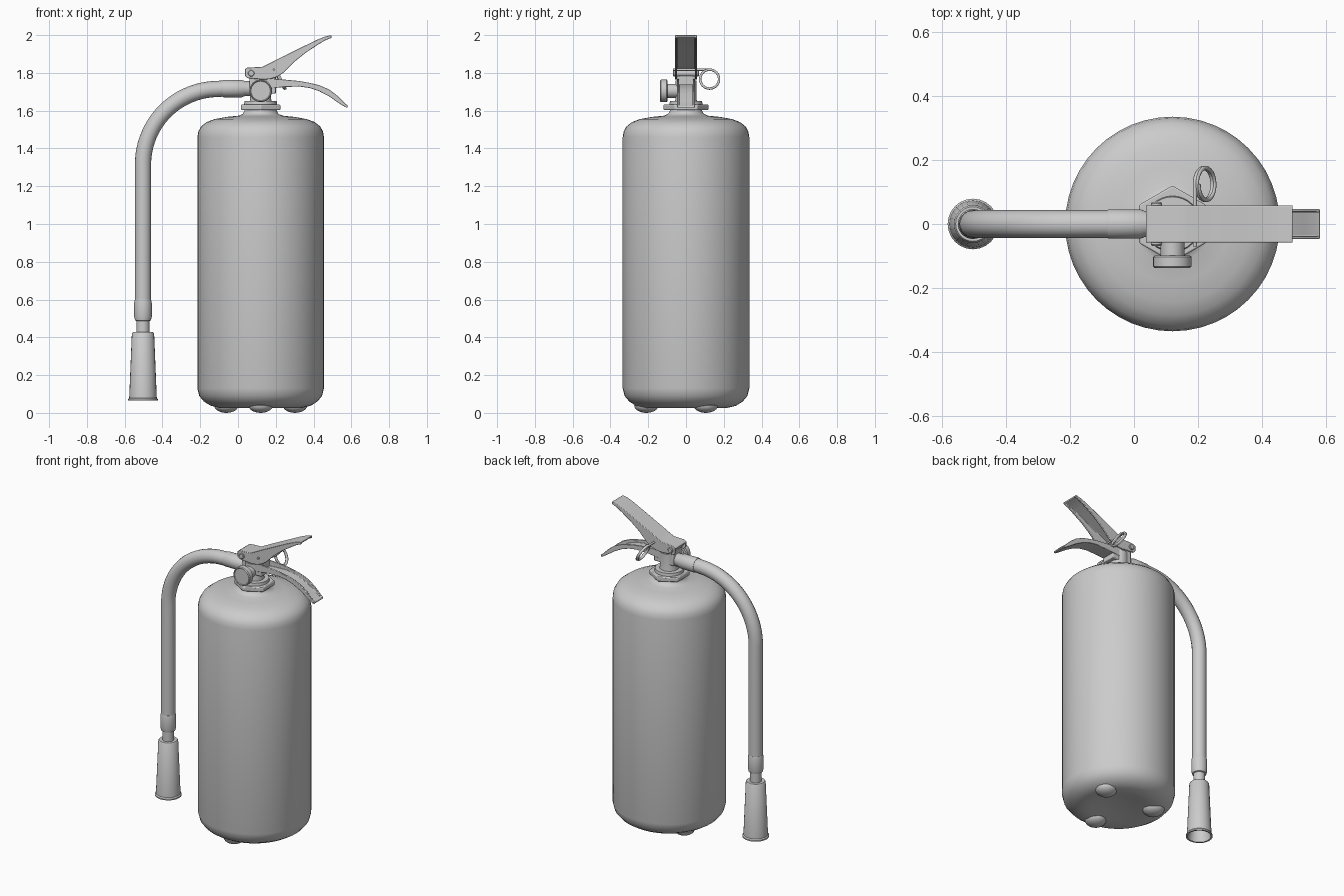
import bpy, bmesh, math
from mathutils import Matrix, Vector

if "Cube" in bpy.data.objects:
    bpy.data.objects.remove(bpy.data.objects["Cube"])

CX = 0.12  # axis of the bottle


def finish(bm, name, angle=35, bevel=0):
    bmesh.ops.recalc_face_normals(bm, faces=bm.faces)
    me = bpy.data.meshes.new(name)
    bm.to_mesh(me)
    bm.free()
    ob = bpy.data.objects.new(name, me)
    bpy.context.collection.objects.link(ob)
    if bevel:
        m = ob.modifiers.new("bevel", 'BEVEL')
        m.width, m.segments, m.limit_method = bevel, 2, 'ANGLE'
    bpy.ops.object.select_all(action='DESELECT')
    bpy.context.view_layer.objects.active = ob
    ob.select_set(True)
    bpy.ops.object.shade_smooth_by_angle(angle=math.radians(angle))
    return ob


def lathe(name, prof, loc=(0, 0, 0), axis='Z', n=32, angle=35, bevel=0, spin=0):
    """Revolve (radius, height) points; radius 0 at an end closes it."""
    bm = bmesh.new()
    rings = []
    for r, h in prof:
        if r == 0:
            rings.append([bm.verts.new((0, 0, h))] * n)
        else:
            rings.append([bm.verts.new((r * math.cos(spin + math.tau * i / n),
                                        r * math.sin(spin + math.tau * i / n), h)) for i in range(n)])
    for a, b in zip(rings, rings[1:]):
        for i in range(n):
            j = (i + 1) % n
            bm.faces.new(list(dict.fromkeys((a[i], a[j], b[j], b[i]))))
    rot = {'Z': Matrix(), 'X': Matrix.Rotation(math.pi / 2, 4, 'Y'),
           '-Y': Matrix.Rotation(math.pi / 2, 4, 'X')}[axis]
    bm.transform(Matrix.Translation(loc) @ rot)
    return finish(bm, name, angle, bevel)


def tube(name, pts, radius, res=6):
    """Round wire or hose along a list of points."""
    cu = bpy.data.curves.new(name, 'CURVE')
    cu.dimensions = '3D'
    cu.bevel_depth, cu.bevel_resolution, cu.use_fill_caps = radius, res, True
    sp = cu.splines.new('POLY')
    sp.points.add(len(pts) - 1)
    for p, co in zip(sp.points, pts):
        p.co = (*co, 1)
    ob = bpy.data.objects.new(name, cu)
    bpy.context.collection.objects.link(ob)
    bpy.ops.object.select_all(action='DESELECT')
    bpy.context.view_layer.objects.active = ob
    ob.select_set(True)
    bpy.ops.object.convert(target='MESH')
    bpy.ops.object.shade_smooth_by_angle(angle=math.radians(50))


def channel(name, stations, w, t=0.01):
    """U-section bar; each station is (x, web z, flange edge z)."""
    bm = bmesh.new()
    loops = []
    for x, zw, ze in stations:
        d = (ze - zw) * min(t / abs(ze - zw), 0.6)
        k = w - t
        sec = [(-w, ze), (-w, zw), (w, zw), (w, ze), (k, ze), (k, zw + d), (-k, zw + d), (-k, ze)]
        loops.append([bm.verts.new((x, y, z)) for y, z in sec])
    for a, b in zip(loops, loops[1:]):
        for i in range(8):
            j = (i + 1) % 8
            bm.faces.new((a[i], a[j], b[j], b[i]))
    for lp in (loops[0], loops[-1]):
        for q in ((0, 1, 6, 7), (1, 2, 5, 6), (2, 3, 4, 5)):
            bm.faces.new([lp[i] for i in q])
    return finish(bm, name, 40, 0.003)


def box(name, lo, hi, bevel=0.005):
    bm = bmesh.new()
    bmesh.ops.create_cube(bm, size=1)
    lo, hi = Vector(lo), Vector(hi)
    bm.transform(Matrix.Translation((lo + hi) / 2) @ Matrix.Diagonal((*(hi - lo), 1)))
    return finish(bm, name, 35, bevel)


# Bottle with rounded shoulder, short neck and slightly domed-in base
lathe("bottle", [(0, 0.05), (0.1, 0.045), (0.17, 0.03), (0.22, 0.027), (0.265, 0.038), (0.3, 0.06),
                 (0.325, 0.09), (0.335, 0.13), (0.335, 1.46), (0.33, 1.49), (0.315, 1.517),
                 (0.285, 1.54), (0.245, 1.555), (0.18, 1.567), (0.12, 1.573), (0.095, 1.582),
                 (0.085, 1.6), (0.085, 1.61), (0, 1.61)], (CX, 0, 0), n=48, angle=60)

# Three low feet pressed into the base
for i, deg in enumerate((-90, 30, 150)):
    a = math.radians(deg)
    dome = [(0.065 * math.cos(b), -0.04 * math.sin(b))
            for b in [k * math.pi / 12 for k in range(6)]] + [(0, -0.04)]
    lathe(f"foot_{i + 1}", [(0, 0.01)] + dome,
          (CX + 0.21 * math.cos(a), 0.21 * math.sin(a), 0.04), n=20, angle=60)

# Hexagonal collar and washer
lathe("hex_collar", [(0, 1.603), (0.12, 1.603), (0.12, 1.632), (0, 1.632)],
      (CX, 0, 0), n=6, bevel=0.005, spin=math.pi / 6)
lathe("collar_washer", [(0, 1.63), (0.088, 1.63), (0.085, 1.65), (0, 1.652)], (CX, 0, 0))

# Valve body
lathe("valve_body", [(0, 1.64), (0.06, 1.64), (0.056, 1.66), (0.056, 1.76), (0, 1.76)], (CX, 0, 0))
box("valve_block", (0.06, -0.045, 1.69), (0.2, 0.045, 1.785))

# Pressure gauge on the front
lathe("gauge_stem", [(0, 0), (0.037, 0), (0.037, 0.11), (0, 0.11)], (CX, 0, 1.705), '-Y')
lathe("gauge_dial", [(0, 0.098), (0.054, 0.098), (0.06, 0.103), (0.06, 0.132), (0.055, 0.137),
                     (0.051, 0.133), (0, 0.133)], (CX, 0, 1.705), '-Y')

# Hose connector, hose and ferrule
lathe("hose_connector", [(0, -0.082), (0.044, -0.082), (0.046, -0.078), (0.046, 0.02),
                         (0.04, 0.035), (0.04, 0.1), (0, 0.1)], (0, 0, 1.717), 'X')
R = 0.4
path = [(-0.07, 0, 1.717), (-0.085, 0, 1.717)]
path += [(-0.103 - R * math.sin(a), 0, 1.315 + R * math.cos(a))
         for a in [k * math.pi / 48 for k in range(25)]]
path += [(-0.503, 0, z) for z in (1.0, 0.58)]
tube("hose", path, 0.043)
lathe("hose_ferrule", [(0, 0.6), (0.043, 0.6), (0.047, 0.58), (0.047, 0.51), (0.042, 0.49),
                       (0.035, 0.487), (0.035, 0.42), (0, 0.42)], (-0.503, 0, 0), n=24)

# Open flared nozzle
lathe("nozzle", [(0, 0.427), (0.054, 0.427), (0.059, 0.42), (0.073, 0.08), (0.079, 0.073),
                 (0.079, 0.065), (0.069, 0.065), (0.063, 0.1), (0.045, 0.35), (0, 0.35)],
      (-0.503, 0, 0), n=24)

# Upper squeeze lever, hollow underneath
channel("upper_lever", [(0.037, 1.82, 1.785), (0.05, 1.828, 1.772), (0.13, 1.832, 1.765),
                        (0.17, 1.852, 1.767), (0.21, 1.873, 1.78), (0.245, 1.89, 1.804),
                        (0.3, 1.917, 1.86), (0.36, 1.947, 1.908), (0.42, 1.976, 1.947),
                        (0.46, 1.992, 1.972), (0.495, 2.0, 1.986)], 0.058)

# Lower carrying handle, flanges upward
channel("lower_handle", [(0.15, 1.715, 1.77), (0.24, 1.725, 1.765), (0.325, 1.728, 1.757),
                         (0.38, 1.72, 1.747), (0.43, 1.703, 1.735), (0.483, 1.675, 1.712),
                         (0.53, 1.643, 1.676), (0.565, 1.62, 1.64), (0.58, 1.615, 1.628)], 0.047)

# Lever hinge pin with rivet heads
lathe("hinge_pin", [(0, -0.068), (0.014, -0.068), (0.017, -0.064), (0.017, 0.064),
                    (0.014, 0.068), (0, 0.068)], (0.07, 0, 1.798), '-Y', n=16)

# Safety pin running into a two-turn pull ring
ring = [(0.19, y, 1.817) for y in (-0.07, 0.06)]
for k in range(61):
    a = math.tau * 2 * k / 60
    ring.append((0.216 - 0.026 * math.cos(a) + 0.012 * k / 60,
                 0.125 + 0.05 * math.sin(a), 1.767 + 0.05 * math.cos(a)))
tube("safety_pin_ring", ring, 0.0065, 3)
